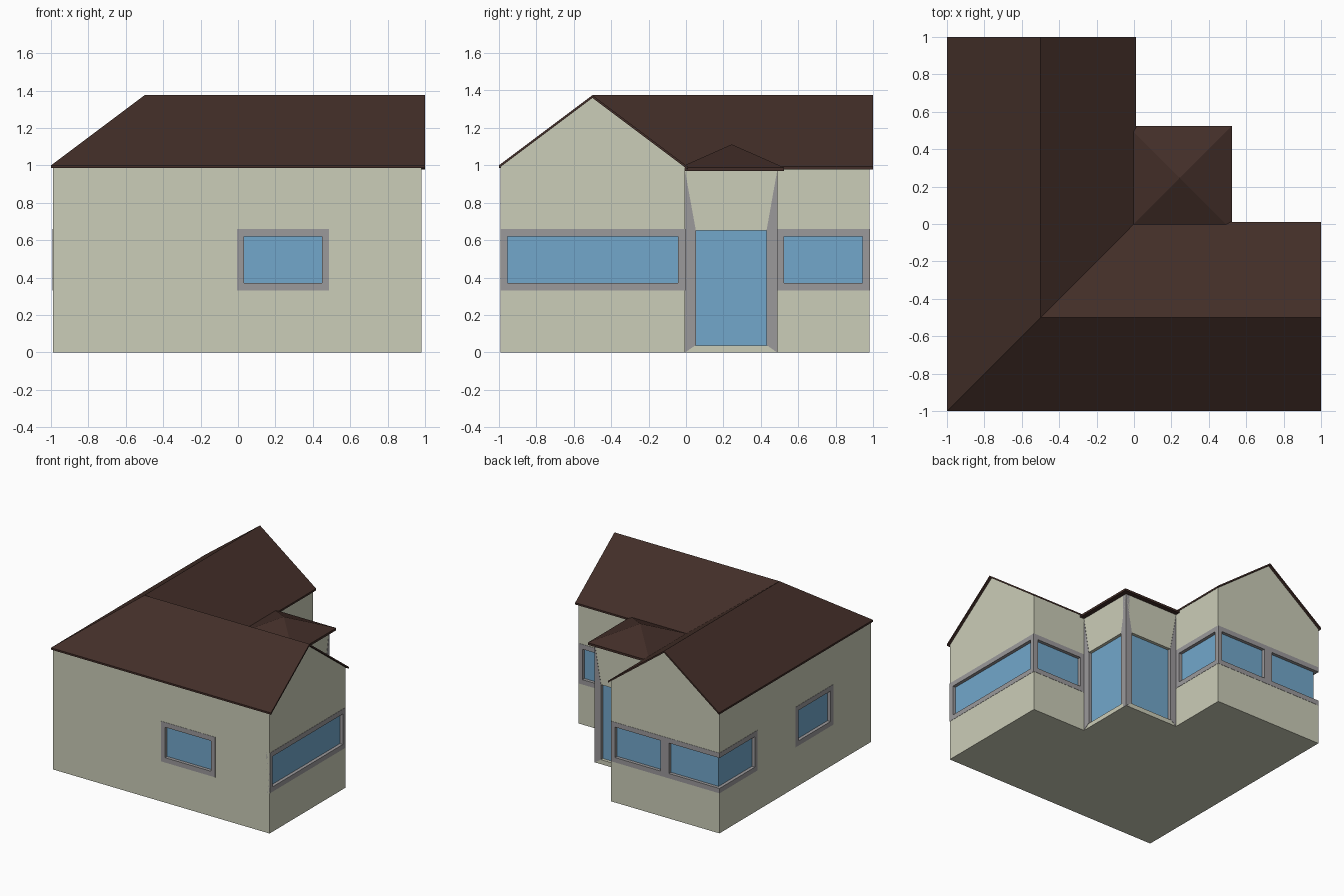
import bpy, bmesh

if "Cube" in bpy.data.objects:
    bpy.data.objects.remove(bpy.data.objects["Cube"])

def material(name, rgb):
    m = bpy.data.materials.new(name)
    m.diffuse_color = (*rgb, 1)
    m.use_nodes = True
    m.node_tree.nodes["Principled BSDF"].inputs["Base Color"].default_value = m.diffuse_color
    return m

WALL = material("wall_paint", (0.60, 0.61, 0.48))
ROOF = material("roof_tile", (0.055, 0.027, 0.021))
GLASS = material("window_glass", (0.17, 0.39, 0.60))
TRIM = material("trim_grey", (0.33, 0.32, 0.33))

LOW, INNER, PORCH, HIGH = -0.99, -0.005, 0.487, 0.98   # wall lines in x and y
DEPTH = 0.025                                          # glass recess

def finish(name, bm, mat):
    bmesh.ops.recalc_face_normals(bm, faces=bm.faces)
    mesh = bpy.data.meshes.new(name)
    bm.to_mesh(mesh)
    bm.free()
    ob = bpy.data.objects.new(name, mesh)
    bpy.context.collection.objects.link(ob)
    if mat:
        mesh.materials.append(mat)
    return ob

def l_gable(name, low, inner, high, drop, bottom, mat):
    """L-shaped pitched sheet extruded down by a thickness or to the ground."""
    bm = bmesh.new()
    r = -0.5
    def v(x, y):
        return bm.verts.new((x, y, 1.375 - 0.75 * abs(min(max(x, y) if min(x, y) > r else min(x, y), 9) - r) - drop))
    def ridge(x, y):
        return bm.verts.new((x, y, 1.375 - drop))
    def eave(x, y, t):
        return bm.verts.new((x, y, 1.375 - 0.75 * abs(t - r) - drop))
    a, b, f = eave(low, low, low), eave(high, low, low), eave(low, high, low)
    c, d, e = eave(high, inner, inner), eave(inner, inner, inner), eave(inner, high, inner)
    r0, r1, r2 = ridge(r, r), ridge(high, r), ridge(r, high)
    faces = [bm.faces.new(q) for q in ((a, b, r1, r0), (r0, r1, c, d), (r0, d, e, r2), (a, r0, r2, f))]
    geom = bmesh.ops.extrude_face_region(bm, geom=faces, use_keep_orig=True)["geom"]
    for g in geom:
        if isinstance(g, bmesh.types.BMVert):
            g.co.z = bottom(g.co.z)
    return finish(name, bm, mat)

def box(name, lo, hi, mat, peak=None):
    bm = bmesh.new()
    bmesh.ops.create_cube(bm, size=1)
    for v in bm.verts:
        v.co = [(lo[i] + hi[i]) / 2 + v.co[i] * (hi[i] - lo[i]) for i in range(3)]
    if peak:
        top = max(bm.faces, key=lambda f: f.calc_center_median().z)
        bmesh.ops.poke(bm, faces=[top])["verts"][0].co.z = peak
    return finish(name, bm, mat)

# Main walls, entry block and roofs
walls = l_gable("house_walls", LOW, INNER, HIGH, 0.012, lambda z: 0, WALL)
entry = box("entry_block", (-0.1, -0.1, 0), (PORCH, PORCH, 0.97), WALL)
l_gable("main_roof", -1, 0.01, 1, 0, lambda z: z - 0.015, ROOF)
box("entry_roof", (-0.035, -0.035, 0.97), (0.525, 0.525, 0.988), ROOF, peak=1.112)

def place(axis, c, s, a, z, d):
    """Point on a wall: a along it, z up, d inwards from its face."""
    return (c - s * d, a, z) if axis == 'x' else (a, c - s * d, z)

def wall_box(name, wall, a0, a1, z0, z1, d0, d1, mat):
    p, q = place(*wall, a0, z0, d0), place(*wall, a1, z1, d1)
    return box(name, [min(t) for t in zip(p, q)], [max(t) for t in zip(p, q)], mat)

def opening(name, target, wall, outer, inner, sides, grow):
    """Pocket, mitred trim strips and recessed glass."""
    a0, a1, z0, z1 = outer
    b0, b1, y0, y1 = inner
    e = 0.003
    # cutter runs past the house corner where the glass turns it
    cut0, cut1 = (b0 - (0.1 if grow < 0 else e)), (b1 + (0.1 if grow > 0 else e))
    cutter = wall_box(name + "_cutter", wall, cut0, cut1, y0 - e, y1 + e, -0.06, DEPTH + 0.01, None)
    cutter.hide_render = True
    cutter.hide_viewport = False
    cutter.display_type = 'WIRE'
    mod = target.modifiers.new(name, 'BOOLEAN')
    mod.operation, mod.solver, mod.object = 'DIFFERENCE', 'EXACT', cutter
    o = [(a0, z0), (a1, z0), (a1, z1), (a0, z1)]
    i = [(b0, y0), (b1, y0), (b1, y1), (b0, y1)]
    bm = bmesh.new()
    for k in sides:
        n = (k + 1) % 4
        quad = (o[k], o[n], i[n], i[k])
        front, back = ([bm.verts.new(place(*wall, a, z, d)) for a, z in quad] for d in (-0.002, DEPTH + 0.009))
        bm.faces.new(front)
        bm.faces.new(back)
        for j in range(4):
            m = (j + 1) % 4
            bm.faces.new((front[j], front[m], back[m], back[j]))
    finish(name + "_frame", bm, TRIM)
    g0 = b0 + DEPTH if grow < 0 else b0 - e
    g1 = b1 - DEPTH if grow > 0 else b1 + e
    wall_box(name + "_glass", wall, g0, g1, y0 - e, y1 + e, DEPTH, DEPTH + 0.011, GLASS)

# Windows: name, wall (axis, position, facing), span, corner end (-1 low, 1 high)
MID = -0.495
WINDOWS = [
    ("front_window", ('y', LOW, -1), INNER, PORCH, 0),
    ("right_gable_window", ('x', HIGH, 1), LOW, INNER, 0),
    ("right_wing_window", ('y', INNER, 1), PORCH, HIGH, 0),
    ("back_wing_window", ('x', INNER, 1), PORCH, HIGH, 0),
    ("back_gable_window", ('y', HIGH, 1), MID, INNER, 0),
    ("corner_window_back", ('y', HIGH, 1), LOW, MID, -1),
    ("corner_window_left", ('x', LOW, -1), PORCH, HIGH, 1),
    ("left_window", ('x', LOW, -1), MID, INNER, 0),
]
for name, wall, a0, a1, corner in WINDOWS:
    b0 = a0 if corner < 0 else a0 + 0.037
    b1 = a1 if corner > 0 else a1 - 0.037
    sides = [0, 2] + ([1] if corner <= 0 else []) + ([3] if corner >= 0 else [])
    opening(name, walls, wall, (a0, a1, 0.33, 0.66), (b0, b1, 0.37, 0.62), sides, corner)

# Glazed doors on both entry faces, with tapered side trims
for name, axis in (("right_door", 'x'), ("back_door", 'y')):
    opening(name, entry, (axis, PORCH, 1), (INNER, PORCH, 0, 0.97), (0.053, 0.43, 0.04, 0.65), [1, 3], 0)
